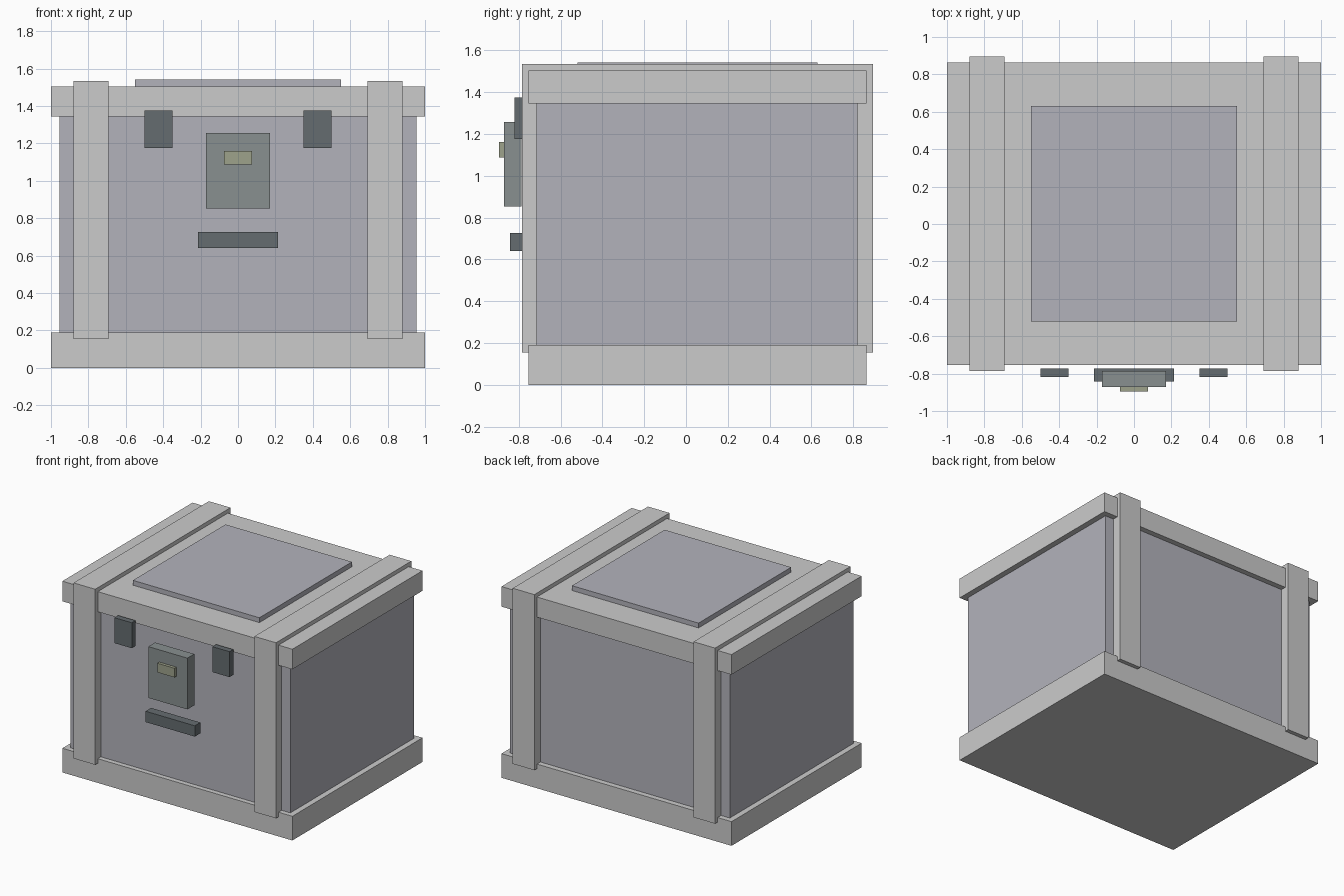
import bpy

if "Cube" in bpy.data.objects:
    bpy.data.objects.remove(bpy.data.objects["Cube"])

def material(name, rgb):
    m = bpy.data.materials.new(name)
    m.diffuse_color = (*rgb, 1)
    m.use_nodes = True
    m.node_tree.nodes["Principled BSDF"].inputs["Base Color"].default_value = m.diffuse_color
    return m

panel_mat = material("panel_slate", (0.45, 0.45, 0.50))
dark_mat = material("dark_metal", (0.13, 0.15, 0.16))
plate_mat = material("lock_metal", (0.25, 0.28, 0.28))
brass_mat = material("dull_brass", (0.34, 0.36, 0.26))

def box(name, x, y, z, mat=None):
    """Box from (min, max) ranges on each axis."""
    ranges = (x, y, z)
    bpy.ops.mesh.primitive_cube_add(size=1, location=[(a + b) / 2 for a, b in ranges])
    ob = bpy.context.object
    ob.name = name
    ob.scale = [b - a for a, b in ranges]
    bpy.ops.object.transform_apply(location=False, rotation=False, scale=True)
    if mat:
        ob.data.materials.append(mat)
    return ob

# Crate shell: body between a base frame and an overhanging lid
box("body", (-0.955, 0.955), (-0.714, 0.82), (0.10, 1.42), panel_mat)
box("base", (-1, 1), (-0.753, 0.863), (0, 0.19))
box("lid", (-1, 1), (-0.753, 0.863), (1.345, 1.503))
box("lid_panel", (-0.55, 0.55), (-0.52, 0.63), (1.48, 1.541), panel_mat)

# Mirrored straps and lid clips
for side, s in (("left", -1), ("right", 1)):
    def span(a, b):
        return tuple(sorted((s * a, s * b)))
    box(side + "_strap", span(0.692, 0.88), (-0.785, 0.895), (0.154, 1.534))
    box(side + "_clip", span(0.35, 0.50), (-0.819, -0.773), (1.175, 1.375), dark_mat)

# Front lock and handle
box("lock_plate", (-0.17, 0.17), (-0.871, -0.786), (0.853, 1.256), plate_mat)
box("lock_tab", (-0.075, 0.075), (-0.895, -0.86), (1.088, 1.16), brass_mat)
box("front_handle", (-0.214, 0.214), (-0.842, -0.773), (0.64, 0.725), dark_mat)
